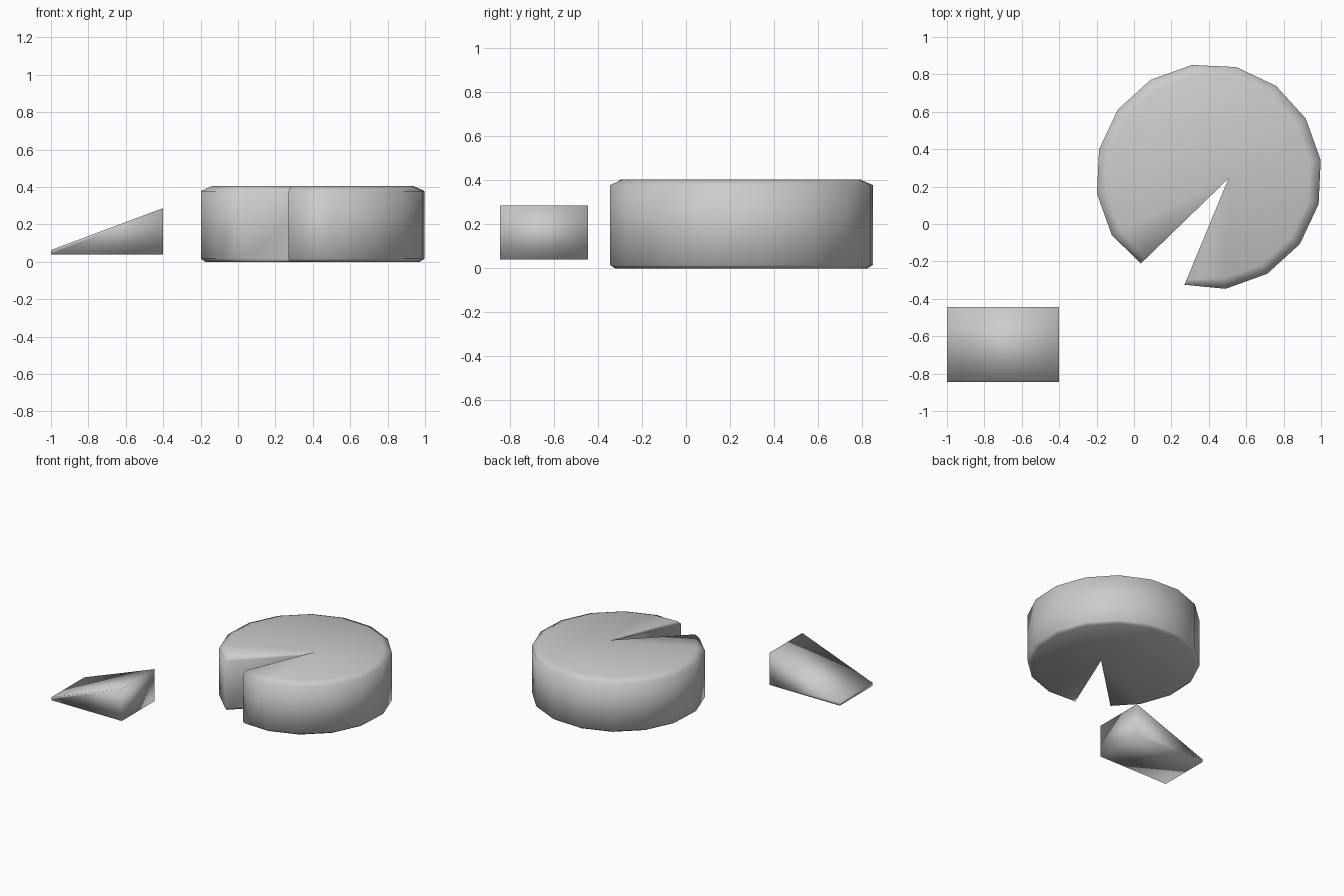
import bpy
from math import cos, sin, radians
from mathutils import Vector

if "Cube" in bpy.data.objects:
    bpy.data.objects.remove(bpy.data.objects["Cube"])


def make_object(name, verts, faces):
    mesh = bpy.data.meshes.new(name)
    mesh.from_pydata(verts, [], faces)
    mesh.validate()
    obj = bpy.data.objects.new(name, mesh)
    bpy.context.collection.objects.link(obj)
    for p in mesh.polygons:
        p.use_smooth = True
    return obj


# Wheel outline: a 16-sided disc with one slice missing
CENTRE, APEX, RADIUS = Vector((0.4, 0.252)), Vector((0.505, 0.243)), 0.605
angles = [radians(-81.5 + 22.5 * i) for i in range(14)]
rim = [Vector((0.27, -0.325))]
rim += [CENTRE + RADIUS * Vector((cos(a), sin(a))) for a in angles]
rim += [Vector((0.037, -0.211))]
n = len(rim)


# Stacked rings, pulled in at the top and bottom for chamfered rims
def ring(z, inset):
    pts = []
    for i, p in enumerate(rim):
        target = APEX if i in (0, n - 1) else CENTRE
        amount = inset * 0.5 if i in (0, n - 1) else inset
        q = p + (target - p).normalized() * amount
        pts.append((q.x, q.y, z))
    return pts + [(APEX.x, APEX.y, z)]


verts, faces = [], []
levels = [(0, 0.025), (0.016, 0), (0.378, 0), (0.404, 0.058)]
for z, inset in levels:
    verts += ring(z, inset)
m = n + 1
for k in range(len(levels) - 1):
    for i in range(m):
        j = (i + 1) % m
        faces.append((k * m + i, k * m + j, (k + 1) * m + j, (k + 1) * m + i))
top = (len(levels) - 1) * m
for i in range(n - 1):
    faces.append((n, i + 1, i))
    faces.append((top + n, top + i, top + i + 1))
make_object("cheese_wheel", verts, faces)

# Cut slice: a wedge lying beside the wheel
profile = [(-1.0, 0.04), (-0.4, 0.04), (-0.4, 0.287), (-1.0, 0.063)]
verts = [(x, y, z) for y in (-0.845, -0.445) for x, z in profile]
faces = [(0, 1, 2, 3), (7, 6, 5, 4)]
faces += [(i, i + 4, (i + 1) % 4 + 4, (i + 1) % 4) for i in range(4)]
make_object("cheese_slice", verts, faces)
